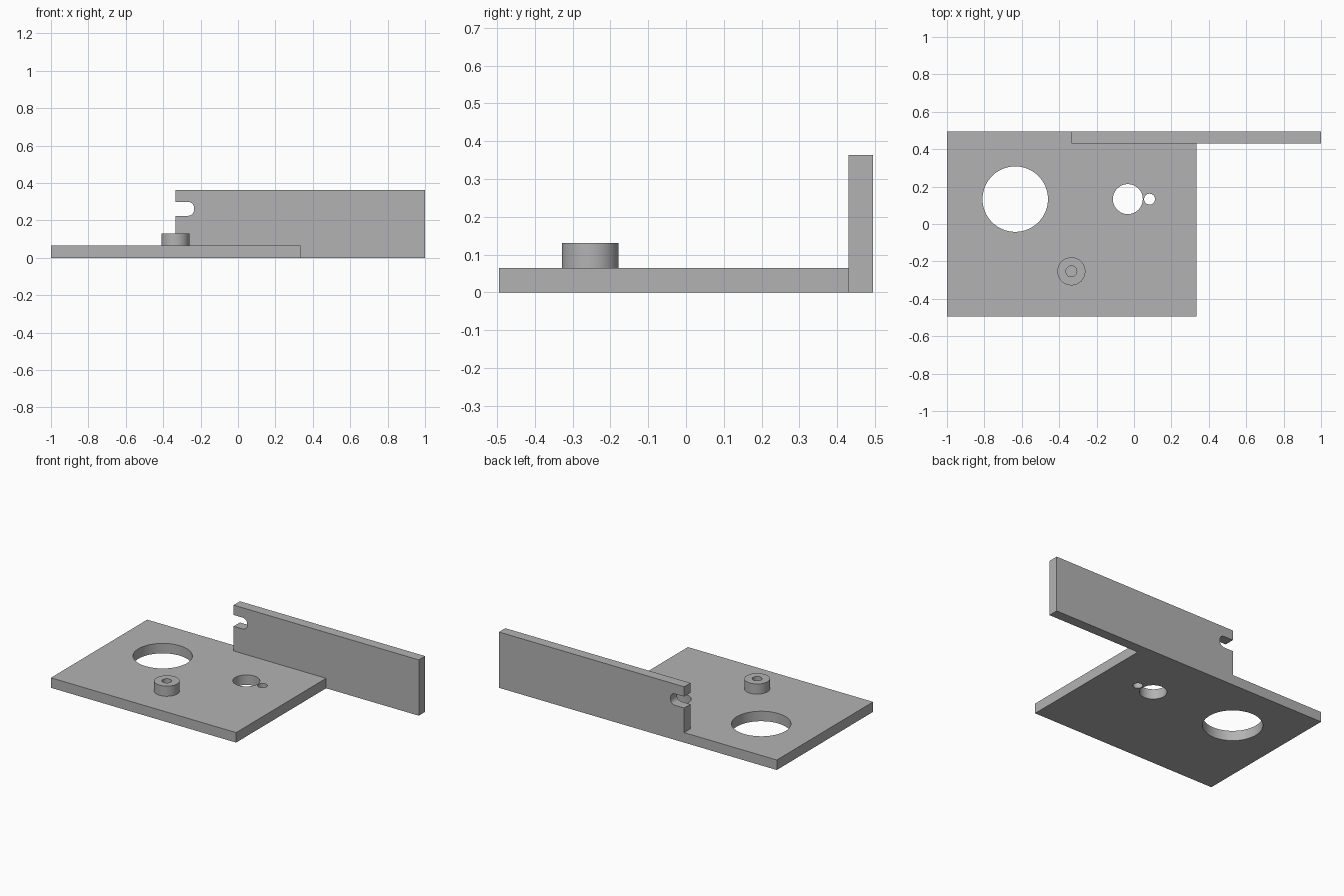
import bpy
import math
from mathutils import Vector

cube = bpy.data.objects.get("Cube")
if cube:
    bpy.data.objects.remove(cube, do_unlink=True)

# Single grey finish
GREY = (0.45, 0.45, 0.45, 1)
grey = bpy.data.materials.new("plain grey")
grey.use_nodes = True
grey.diffuse_color = GREY
grey.node_tree.nodes["Principled BSDF"].inputs["Base Color"].default_value = GREY


def box(name, low, high):
    low, high = Vector(low), Vector(high)
    bpy.ops.mesh.primitive_cube_add(size=1, location=(low + high) / 2)
    ob = bpy.context.object
    ob.name = name
    ob.scale = high - low
    bpy.ops.object.transform_apply(location=False, rotation=False, scale=True)
    ob.data.materials.append(grey)
    return ob


def cylinder(name, x, y, radius, bottom, top):
    bpy.ops.mesh.primitive_cylinder_add(vertices=64, radius=radius, depth=top - bottom,
                                        location=(x, y, (bottom + top) / 2))
    ob = bpy.context.object
    ob.name = name
    ob.data.materials.append(grey)
    return ob


def cut(target, cutter):
    mod = target.modifiers.new("cut", 'BOOLEAN')
    mod.operation = 'DIFFERENCE'
    mod.solver = 'EXACT'
    mod.object = cutter
    bpy.ops.object.select_all(action='DESELECT')
    target.select_set(True)
    bpy.context.view_layer.objects.active = target
    bpy.ops.object.modifier_apply(modifier=mod.name)
    bpy.data.objects.remove(cutter, do_unlink=True)


def smooth(ob):
    bpy.ops.object.select_all(action='DESELECT')
    ob.select_set(True)
    bpy.context.view_layer.objects.active = ob
    bpy.ops.object.shade_smooth_by_angle(angle=math.radians(30))


THICK = 0.065
EDGE = 0.495
WALL_FRONT = EDGE - THICK
WALL_END = -0.333

# Base plate with three through holes
plate = box("base_plate", (-1, -EDGE, 0), (0.333, EDGE, THICK))
for x, radius in ((-0.635, 0.175), (-0.033, 0.08), (0.083, 0.029)):
    cut(plate, cylinder("hole_cutter", x, 0.133, radius, -0.1, 0.2))
# Corner notch where the upright wall sits
cut(plate, box("wall_seat_cutter", (WALL_END, WALL_FRONT, -0.1), (1, 1, 0.2)))

# Upright wall with a rounded slot open at its end
wall = box("upright_wall", (WALL_END, WALL_FRONT, 0), (1, EDGE, 0.363))
slot = box("slot_cutter", (-0.5, 0.3, 0.225), (-0.235, 0.6, 0.299))
bevel = slot.modifiers.new("round_end", 'BEVEL')
bevel.width = 0.032
bevel.segments = 10
bevel.limit_method = 'WEIGHT'
weights = slot.data.attributes.new("bevel_weight_edge", 'FLOAT', 'EDGE')
for edge in slot.data.edges:
    a, b = (slot.data.vertices[i].co for i in edge.vertices)
    if a.x > 0 and b.x > 0 and abs(a.y - b.y) > 0.1:
        weights.data[edge.index].value = 1
cut(wall, slot)

# Raised boss with a blind hole
boss = cylinder("boss", -0.335, -0.253, 0.075, THICK, 0.131)
cut(boss, cylinder("bore_cutter", -0.335, -0.253, 0.029, 0, 0.2))

for part in (plate, wall, boss):
    smooth(part)
